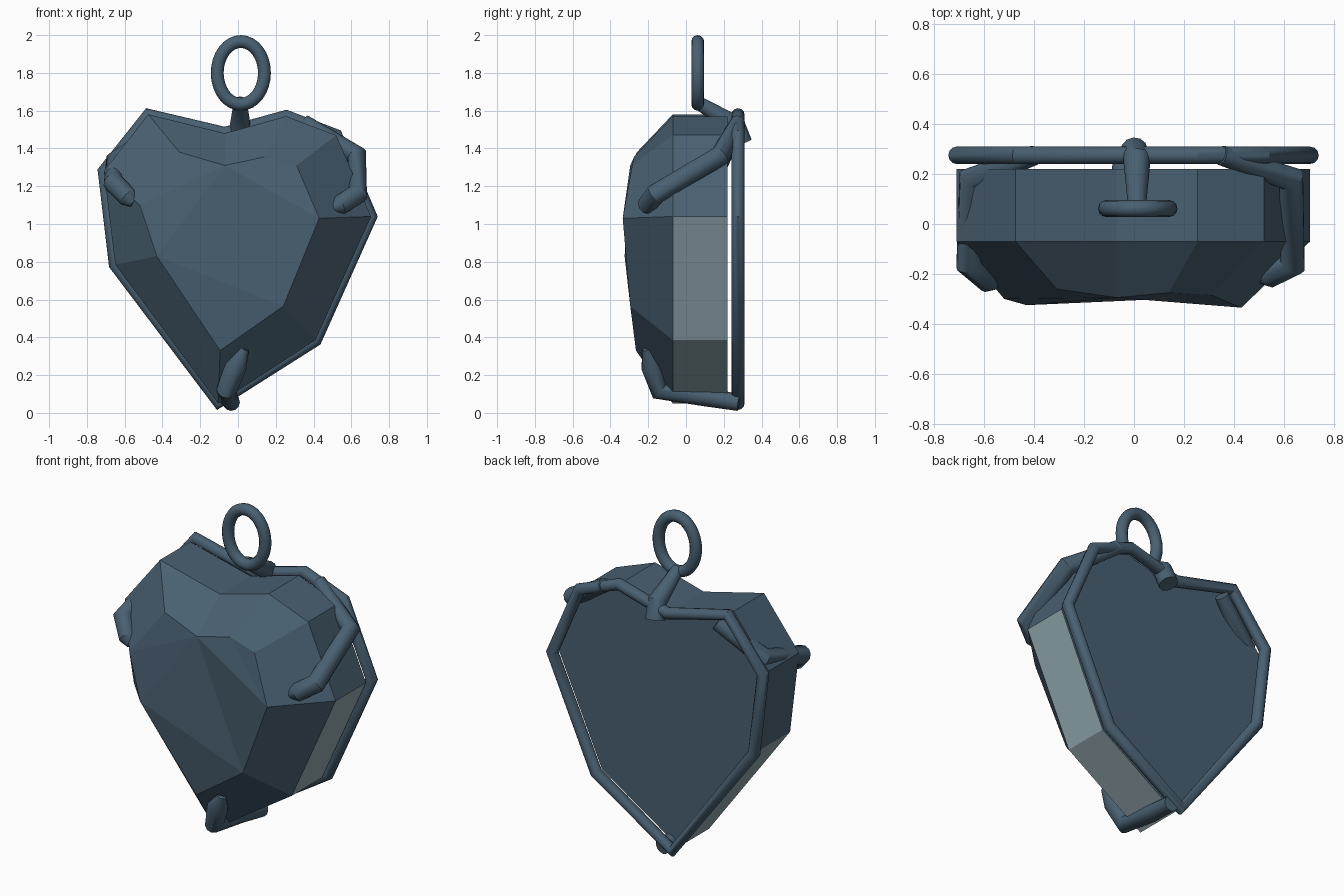
import bpy, bmesh, math

if "Cube" in bpy.data.objects:
    bpy.data.objects.remove(bpy.data.objects["Cube"])


def material(name, col):
    m = bpy.data.materials.new(name)
    m.diffuse_color = (*col, 1)
    m.use_nodes = True
    m.node_tree.nodes["Principled BSDF"].inputs["Base Color"].default_value = m.diffuse_color
    return m


steel = material("dark blue steel", (0.066, 0.117, 0.166))
pale = material("pale grey blue", (0.296, 0.405, 0.445))

# heart outline (x, z), clockwise from the left lobe, shared by gem and wire frame
outline = [(-0.475, 1.58), (-0.07, 1.48), (0.255, 1.57), (0.52, 1.47), (0.705, 1.04),
           (0.41, 0.385), (-0.105, 0.05), (-0.65, 0.785), (-0.71, 1.28)]
# front table of the gem (x, y, z), one corner per outline corner
table = [(-0.31, -0.26, 1.38), (-0.07, -0.295, 1.31), (0.14, -0.275, 1.355),
         (0.31, -0.285, 1.31), (0.43, -0.335, 1.03), (0.24, -0.295, 0.565),
         (-0.095, -0.265, 0.33), (-0.43, -0.325, 0.83), (-0.52, -0.3, 1.10)]


def build_gem():
    bm = bmesh.new()
    rings = [[bm.verts.new((x, y, z)) for x, z in outline] for y in (0.22, -0.07)]
    rings.append([bm.verts.new(p) for p in table])
    n = len(outline)
    for band, (a, b) in enumerate(zip(rings, rings[1:])):
        for i in range(n):
            j = (i + 1) % n
            f = bm.faces.new((a[i], a[j], b[j], b[i]))
            # lower girdle faces are pale
            if band == 0 and f.calc_center_median().z < 0.9:
                f.material_index = 1
    bm.faces.new(rings[0])
    front = bm.faces.new(rings[2])
    bmesh.ops.recalc_face_normals(bm, faces=bm.faces[:])
    bmesh.ops.triangulate(bm, faces=[front])
    me = bpy.data.meshes.new("heart_gem")
    bm.to_mesh(me)
    bm.free()
    me.materials.append(steel)
    me.materials.append(pale)
    bpy.context.collection.objects.link(bpy.data.objects.new("heart_gem", me))


def tube(name, pts, radii, cyclic=False):
    """Round tube along a path of points, with a radius for each point."""
    cu = bpy.data.curves.new(name, 'CURVE')
    cu.dimensions = '3D'
    cu.bevel_depth = 1.0
    cu.bevel_resolution = 4
    cu.use_fill_caps = True
    sp = cu.splines.new('POLY')
    sp.points.add(len(pts) - 1)
    for p, co, r in zip(sp.points, pts, radii):
        p.co = (*co, 1)
        p.radius = r
    sp.use_cyclic_u = cyclic
    cu.materials.append(steel)
    ob = bpy.data.objects.new(name, cu)
    bpy.context.collection.objects.link(ob)
    bpy.ops.object.select_all(action='DESELECT')
    bpy.context.view_layer.objects.active = ob
    ob.select_set(True)
    bpy.ops.object.convert(target='MESH')
    bpy.ops.object.shade_smooth_by_angle(angle=math.radians(35))


build_gem()

# wire frame behind the gem
tube("back_frame", [(x, 0.275, z) for x, z in outline], [0.035] * 9, True)

# claws gripping the gem
claw = [0.04, 0.055, 0.055, 0.052, 0.025]
tube("right_claw", [(0.35, 0.275, 1.54), (0.63, 0.18, 1.36), (0.635, -0.16, 1.16),
                    (0.54, -0.205, 1.10), (0.50, -0.215, 1.08)], claw)
tube("left_claw", [(-0.40, 0.275, 1.51), (-0.65, 0.18, 1.33), (-0.66, -0.16, 1.22),
                   (-0.58, -0.225, 1.14), (-0.55, -0.24, 1.11)], claw)
tube("bottom_claw", [(-0.035, 0.28, 0.055), (-0.055, 0.1, 0.085), (-0.06, -0.14, 0.12),
                     (-0.01, -0.18, 0.25), (0.035, -0.205, 0.34)],
     [0.045, 0.05, 0.055, 0.06, 0.025])

# tapered stem joining the frame to the hanging ring
tube("stem", [(0.012, 0.06, 1.645), (0.012, 0.26, 1.525), (0.0, 0.295, 1.43)],
     [0.035, 0.055, 0.055])

# oval hanging ring
steps = 32
tube("hanging_ring", [(0.015 + 0.125 * math.sin(2 * math.pi * i / steps), 0.062,
                       1.8 + 0.166 * math.cos(2 * math.pi * i / steps))
                      for i in range(steps)], [0.034] * steps, True)
